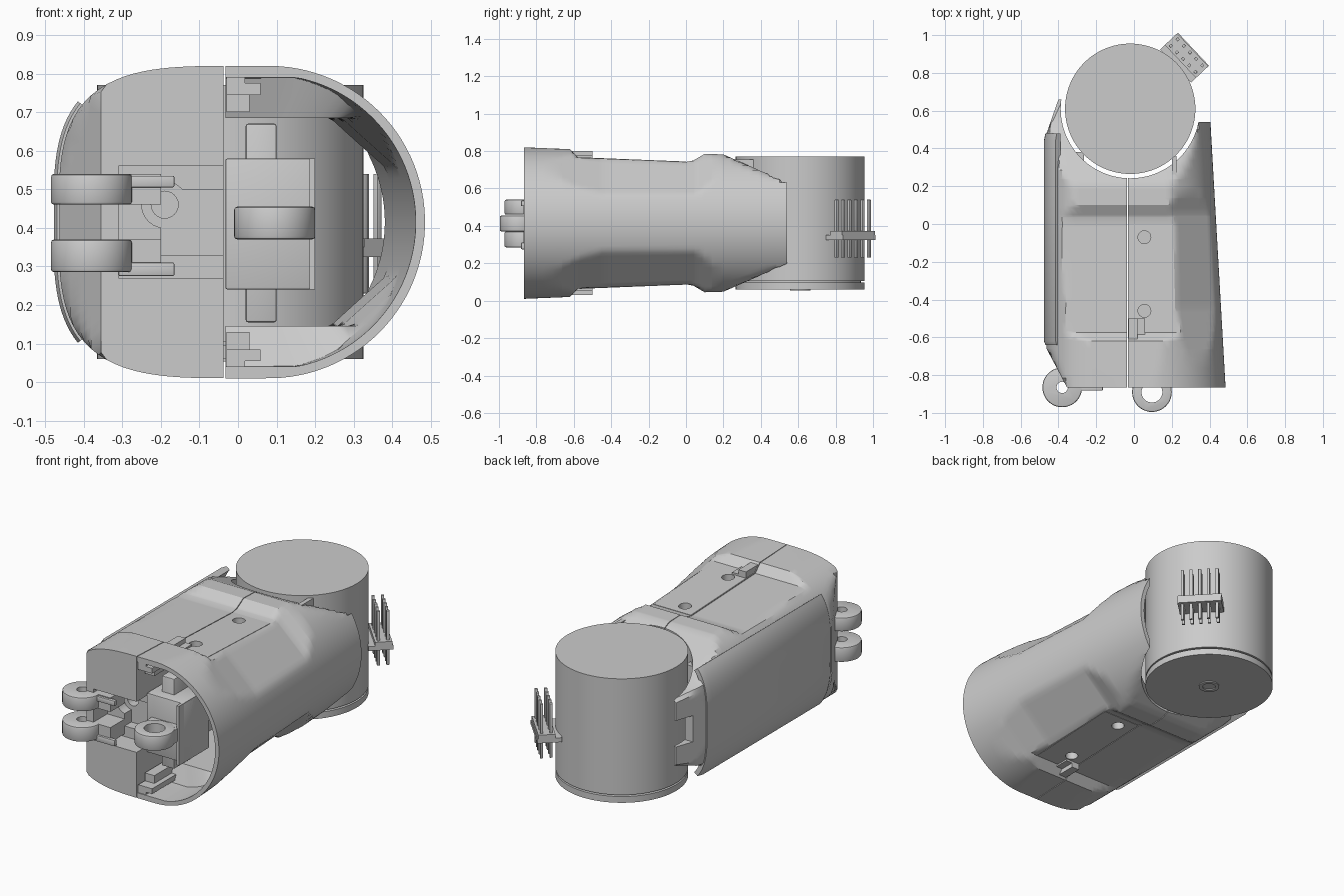
import bpy, bmesh, math
from mathutils import Matrix, Vector

cube = bpy.data.objects.get("Cube")
if cube:
    bpy.data.objects.remove(cube, do_unlink=True)

grey = bpy.data.materials.new("plain grey")
grey.use_nodes = True
COL = (0.6, 0.6, 0.6, 1)
grey.diffuse_color = COL
grey.node_tree.nodes["Principled BSDF"].inputs["Base Color"].default_value = COL

MID = 0.415               # height of the symmetry plane
MX, MY = -0.02, 0.61      # motor axis


def add(name, bm):
    bmesh.ops.recalc_face_normals(bm, faces=bm.faces)
    me = bpy.data.meshes.new(name)
    bm.to_mesh(me)
    bm.free()
    me.materials.append(grey)
    ob = bpy.data.objects.new(name, me)
    bpy.context.collection.objects.link(ob)
    return ob


def box(name, x, y, z, bevel=0):
    bm = bmesh.new()
    bmesh.ops.create_cube(bm, size=1)
    for v in bm.verts:
        v.co = [(r[0] + r[1]) / 2 + c * (r[1] - r[0]) for r, c in zip((x, y, z), v.co)]
    if bevel:
        bmesh.ops.bevel(bm, geom=bm.edges[:], offset=bevel, segments=2, affect='EDGES', profile=0.5)
    return add(name, bm)


def cyl(name, x, y, z, r, axis='Z', seg=48, bevel=0):
    """Cylinder; the range along its axis is given as a pair."""
    bm = bmesh.new()
    rng = z if axis == 'Z' else y
    bmesh.ops.create_cone(bm, cap_ends=True, segments=seg, radius1=r, radius2=r, depth=rng[1] - rng[0])
    if bevel:
        rims = [e for e in bm.edges if abs(e.verts[0].co.z - e.verts[1].co.z) < 1e-5]
        bmesh.ops.bevel(bm, geom=rims, offset=bevel, segments=2, affect='EDGES', profile=0.5)
    mid = (rng[0] + rng[1]) / 2
    if axis == 'Z':
        m = Matrix.Translation((x, y, mid))
    else:
        m = Matrix.Translation((x, mid, z)) @ Matrix.Rotation(math.pi / 2, 4, 'X')
    bmesh.ops.transform(bm, matrix=m, verts=bm.verts)
    return add(name, bm)


def cut(ob, *cutters, op='DIFFERENCE'):
    bpy.context.view_layer.objects.active = ob
    for c in cutters:
        m = ob.modifiers.new("cut", 'BOOLEAN')
        m.operation, m.solver, m.object = op, 'EXACT', c
        bpy.ops.object.modifier_apply(modifier=m.name)
        bpy.data.objects.remove(c, do_unlink=True)
    return ob


def lerp(table, y):
    for (a, u), (b, v) in zip(table, table[1:]):
        if y <= b:
            return u + (v - u) * max(0, (y - a) / (b - a))
    return table[-1][1]


# Housing shape along its length: half height, corner flat, left limit
HEIGHT = [(-0.865, 0.405), (-0.62, 0.395), (-0.575, 0.35), (0, 0.327), (0.04, 0.335),
          (0.1, 0.37), (0.2, 0.367), (0.5, 0.235), (0.55, 0.215), (0.66, 0.19)]
FLAT = [(-0.8, 0.47), (-0.6, 0.43), (-0.45, 0.405), (0.05, 0.385), (0.14, 0.41), (0.24, 0.47)]
LEFT = [(-0.865, 0.355), (-0.66, 0.463), (0.48, 0.463), (0.66, 0.40)]


def radius(a, y):
    c, s = math.cos(a), abs(math.sin(a))
    h = 0.405
    if c > 0:
        off = 0.08 * (1 - (y + 0.865) / 1.4)
        if s * off > h * c:
            r = h / s
        else:
            r = off * c + math.sqrt(max(h * h - (off * s) ** 2, 0))
        p = c * 0.68 + s * 0.735
        r = min(r, lerp(FLAT, y) / p)
    else:
        n = 3.4
        r = ((abs(c) / 0.465) ** n + (s / h) ** n) ** (-1 / n)
        if c < -0.01:
            r = min(r, lerp(LEFT, y) / -c)
    if s > 0.01:
        r = min(r, lerp(HEIGHT, y) / s)
    return r


def ring(y, grow=0, flat=1):
    pts = []
    for i in range(128):
        a = math.tau * (i + 0.5) / 128
        r = radius(a, y) + grow
        r = min(r, flat / abs(math.sin(a)))
        pts.append((r * math.cos(a), y, MID + r * math.sin(a)))
    return pts


def loft(name, rings):
    bm = bmesh.new()
    rows = [[bm.verts.new(p) for p in r] for r in rings]
    for a, b in zip(rows, rows[1:]):
        for i in range(len(a)):
            j = (i + 1) % len(a)
            bm.faces.new((a[i], a[j], b[j], b[i]))
    bm.faces.new(rows[0])
    bm.faces.new(rows[-1])
    return add(name, bm)


def stations(end):
    ys = {k[0] for t in (HEIGHT, FLAT, LEFT) for k in t if k[0] < end}
    ys |= {-0.865 + 0.05 * i for i in range(31) if -0.865 + 0.05 * i < end - 0.01}
    return sorted(ys | {end})


def motor_pocket():
    return cyl("pocket_cutter", MX, MY, (-0.2, 1), 0.368, seg=96)


def screw_holes():
    for y in (-0.07, -0.46):
        for z in ((-0.1, 0.125), (0.705, 0.9)):
            yield cyl("screw_cutter", 0.055, y, z, 0.034, seg=24)


# Right shell: hollow and open at both ends
shell = loft("right_shell", [ring(y) for y in stations(0.54)])
hollow = loft("hollow_cutter", [ring(y, -0.024, 0.375 if y < -0.62 else 0.27)
                                for y in [-0.9] + stations(0.54) + [0.6]])
cut(shell, hollow, box("half_cutter", (-1, -0.033), (-1, 1), (-1, 2)), motor_pocket(), *screw_holes())

# Left half: solid body with hinge slot and a notch in the rear arm
body = loft("left_body", [ring(y) for y in stations(0.66)])
cut(body, box("half_cutter", (-0.037, 1), (-1, 1), (-1, 2)), motor_pocket(),
    box("slot_cutter", (-0.31, 0), (-1, -0.74), (0.27, 0.56)),
    box("key_cutter", (-0.2, 0), (-1, -0.68), (0.33, 0.5)),
    cyl("key_end_cutter", -0.19, (-1, -0.68), 0.46, 0.06, 'Y', 24),
    cyl("key_hole_cutter", -0.19, (-1, -0.6), 0.46, 0.035, 'Y', 24),
    box("notch_cutter", (-0.6, -0.3), (0.56, 0.8), (0.34, 0.49)))

# Raised cover on the left side
cover_rings = []
for y in (-0.64, -0.62, 0.44, 0.48):
    edge = y in (-0.64, 0.48)
    arc = [math.pi + math.radians(t) for t in range(-37, 38, 2)]
    outer = [(radius(a, 0.0 if edge else -0.2), a, 0.006 if edge else 0.014) for a in arc]
    def pt(r, a):
        return (r * math.cos(a), y, MID + r * math.sin(a))
    cover_rings.append([pt(r + g, a) for r, a, g in outer] + [pt(r - 0.02, a) for r, a, g in reversed(outer)])
cover = loft("left_side_cover", cover_rings)

# Panel border groove is shown by a thin plate on top and bottom
for side, nm in ((1, "top"), (-1, "bottom")):
    plate = box(nm + "_panel", (-0.031, 0.205), (-0.57, 0.0), (-0.002, 0.002))
    for v in plate.data.vertices:
        v.co.z += MID + side * lerp(HEIGHT, v.co.y)
    cut(plate, *[cyl("screw_cutter", 0.055, y, (-0.1, 0.9), 0.034, seg=24) for y in (-0.07, -0.46)])

# Joint lips along the seam
for side, nm in ((1, "upper"), (-1, "lower")):
    def zr(a, b):
        return sorted((MID + side * a, MID + side * b))
    box(nm + "_lip", (-0.03, 0.058), (-0.86, -0.5), zr(0.33, 0.36))
    box(nm + "_lip_step", (-0.03, 0.018), (-0.86, -0.5), zr(0.355, 0.385))
    box(nm + "_lip_foot", (-0.03, 0.03), (-0.80, -0.5), zr(0.285, 0.335))

# Inner block, its upright and centre hinge lug
box("inner_block", (-0.033, 0.2), (-0.78, -0.55), (0.24, 0.58), 0.006)
box("inner_wall", (0.185, 0.2), (-0.82, -0.55), (0.24, 0.58))
box("inner_upright", (0.02, 0.1), (-0.72, -0.56), (0.155, 0.67), 0.006)
lug = cyl("centre_lug", 0.095, -0.89, (0.37, 0.455), 0.105, bevel=0.008)
cut(lug, box("lug_arm", (0.0, 0.19), (-0.88, -0.77), (0.375, 0.45)), op='UNION')
cut(lug, cyl("lug_cutter", 0.095, -0.89, (0, 1), 0.055))

# Pair of side hinge lugs with short arms
for nm, z, az in (("upper", (0.46, 0.54), (0.505, 0.535)), ("lower", (0.285, 0.37), (0.275, 0.31))):
    lug = cyl(nm + "_side_lug", -0.38, -0.865, z, 0.105, bevel=0.008)
    cut(lug, cyl("lug_cutter", -0.38, -0.865, (0, 1), 0.03, seg=24))
    box(nm + "_lug_arm", (-0.31, -0.165), (-0.882, -0.86), az, 0.004)
    box(nm + "_lug_root", (-0.31, -0.2), (-0.87, -0.74), z)

# Motor with a separate bottom cap and hub
cyl("motor_can", MX, MY, (0.105, 0.77), 0.345, seg=96)
cyl("motor_core", MX, MY, (0.08, 0.12), 0.325, seg=64)
cyl("motor_cap", MX, MY, (0.06, 0.096), 0.345, seg=96)
hub = cyl("motor_hub", MX, MY, (0.054, 0.07), 0.055, seg=32)
cut(hub, cyl("hub_cutter", MX, MY, (0, 0.2), 0.035, seg=32))

# Motor support brackets behind the housing
box("left_bracket", (-0.31, -0.265), (0.25, 0.38), (0.16, 0.67))
box("right_bracket", (0.2, 0.225), (0.22, 0.36), (0.7, 0.755))

# Pin header set tangent to the motor
out = Vector((0.7, 0.66, 0)).normalized()
tan = Vector((-out.y, out.x, 0))
frame = Matrix((out, tan, (0, 0, 1))).transposed().to_4x4()
frame.translation = Vector((MX, MY, 0))
header = [box("header_base", (0.33, 0.46), (-0.12, 0.12), (0.325, 0.35)),
          box("header_block", (0.365, 0.455), (-0.12, 0.12), (0.335, 0.372))]
for i in range(5):
    t = -0.095 + i * 0.0475
    for r in (0.385, 0.435):
        header.append(box("header_pin", (r - 0.008, r + 0.008), (t - 0.008, t + 0.008), (0.23, 0.54), 0.002))
for ob in header:
    ob.data.transform(frame)

# Smooth the curved surfaces, keep the edges sharp
for ob in bpy.context.scene.objects:
    if ob.type == 'MESH':
        bpy.ops.object.select_all(action='DESELECT')
        ob.select_set(True)
        bpy.context.view_layer.objects.active = ob
        bpy.ops.object.shade_smooth_by_angle(angle=math.radians(28))
